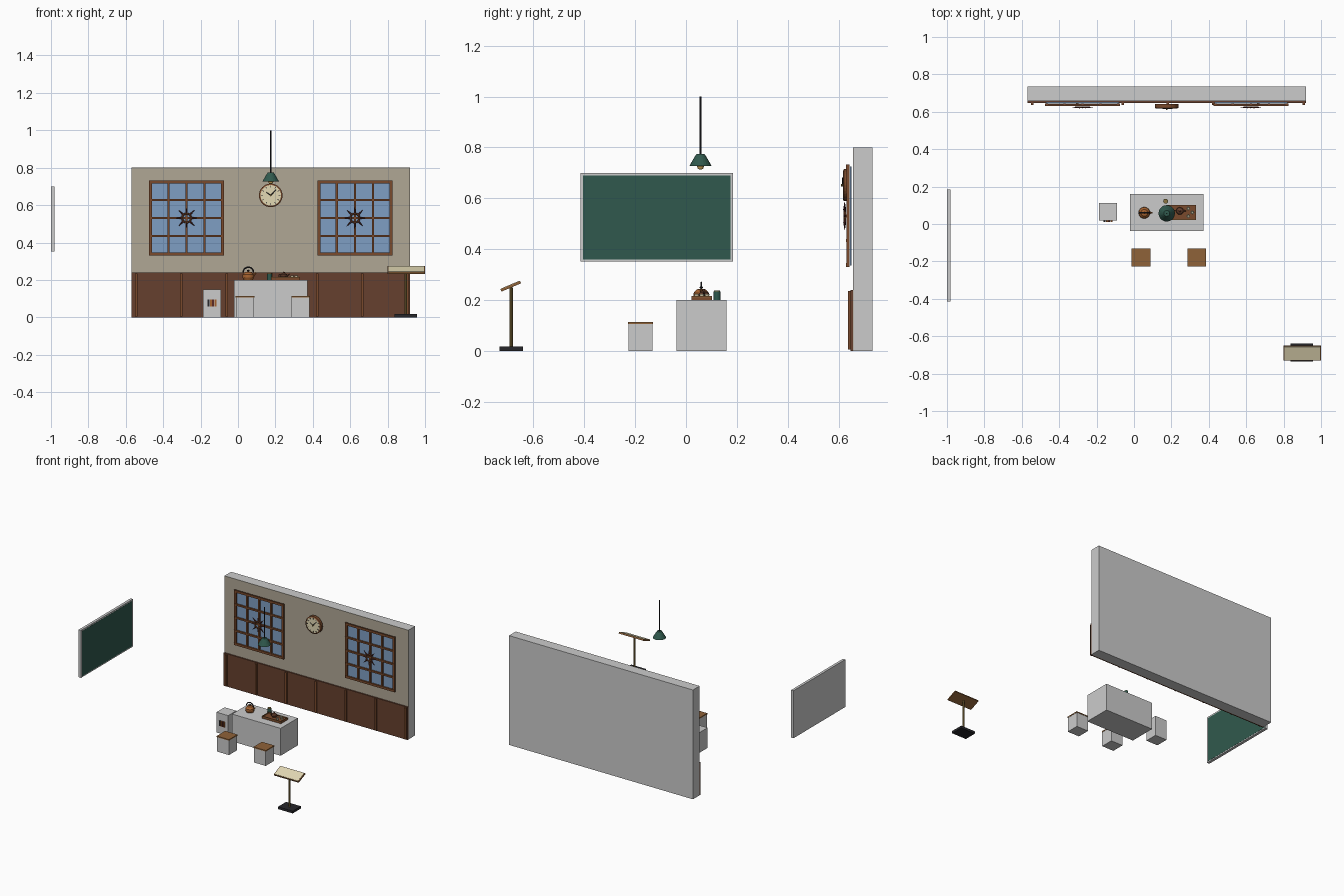
import bpy, bmesh, math
from mathutils import Vector, Matrix

if "Cube" in bpy.data.objects:
    bpy.data.objects.remove(bpy.data.objects["Cube"])

def mat(name, hexcol):
    m = bpy.data.materials.new(name)
    c = [int(hexcol[i:i + 2], 16) / 255 for i in (0, 2, 4)]
    m.diffuse_color = [((v + 0.055) / 1.055) ** 2.4 if v > 0.04 else v / 12.92 for v in c] + [1]
    m.use_nodes = True
    m.node_tree.nodes["Principled BSDF"].inputs["Base Color"].default_value = m.diffuse_color
    return m

PANEL, WOOD, SEAT = mat("panel", "66402e"), mat("wood", "7a4a2c"), mat("seat", "8f6238")
DARK, GLASS, GREEN = mat("dark", "26262a"), mat("glass", "7f9fc4"), mat("green", "30594d")
CREAM, PLASTER, BRASS = mat("cream", "e2d8b4"), mat("plaster", "b0a795"), mat("brass", "8a7440")
COPPER, MAROON, BULB = mat("copper", "a5622f"), mat("maroon", "5a2a26"), mat("bulb", "d8b060")

def finish(name, bm, m=None):
    bmesh.ops.recalc_face_normals(bm, faces=bm.faces)
    me = bpy.data.meshes.new(name)
    bm.to_mesh(me)
    bm.free()
    if m:
        me.materials.append(m)
    ob = bpy.data.objects.new(name, me)
    bpy.context.collection.objects.link(ob)
    return ob

def box(name, x0, x1, y0, y1, z0, z1, m=None, rot=None):
    bm = bmesh.new()
    bmesh.ops.create_cube(bm, size=1)
    bmesh.ops.scale(bm, vec=(x1 - x0, y1 - y0, z1 - z0), verts=bm.verts)
    ob = finish(name, bm, m)
    ob.location = ((x0 + x1) / 2, (y0 + y1) / 2, (z0 + z1) / 2)
    if rot:
        ob.rotation_euler = rot
    return ob

def lathe(name, profile, loc, m, seg=16, rot=(0, 0, 0)):
    """Spin an (r, z) profile about local z."""
    bm = bmesh.new()
    vs = [bm.verts.new((r, 0, z)) for r, z in profile]
    es = [bm.edges.new(p) for p in zip(vs, vs[1:])]
    bmesh.ops.spin(bm, geom=vs + es, axis=(0, 0, 1), cent=(0, 0, 0), angle=math.tau, steps=seg)
    bmesh.ops.remove_doubles(bm, verts=bm.verts, dist=1e-5)
    ob = finish(name, bm, m)
    ob.location, ob.rotation_euler = loc, rot
    return ob

def rod(name, a, b, r0, r1, m, seg=8):
    a, b = Vector(a), Vector(b)
    bm = bmesh.new()
    bmesh.ops.create_cone(bm, cap_ends=True, segments=seg, radius1=r0, radius2=r1, depth=(b - a).length)
    ob = finish(name, bm, m)
    ob.location = (a + b) / 2
    ob.rotation_euler = (b - a).to_track_quat('Z', 'Y').to_euler()
    return ob

def ring(name, loc, R, r, m, arc=math.tau, seg=20):
    """Tube ring (or arc) lying in the xz plane."""
    bm = bmesh.new()
    vs = [bm.verts.new((R + r * math.cos(k * math.pi / 3), 0, r * math.sin(k * math.pi / 3))) for k in range(6)]
    for v in vs:
        v.co = Vector((v.co.x, v.co.z, 0))
    es = [bm.edges.new((vs[k], vs[(k + 1) % 6])) for k in range(6)]
    bmesh.ops.spin(bm, geom=vs + es, axis=(0, -1, 0), cent=(0, 0, 0), angle=arc, steps=seg)
    bmesh.ops.remove_doubles(bm, verts=bm.verts, dist=1e-5)
    ob = finish(name, bm, m)
    ob.location = loc
    return ob

CX = 0.175
# wall with plaster front, wainscot panel and battens
box("wall", -0.57, 0.92, 0.658, 0.734, 0, 0.8)
box("wall_plaster", -0.57, 0.92, 0.6565, 0.658, 0, 0.8, PLASTER)
box("wainscot", -0.57, 0.92, 0.647, 0.6565, 0, 0.24, PANEL)
for i in range(7):
    x = -0.545 + i * 0.242
    box("wainscot_batten", x - 0.007, x + 0.007, 0.637, 0.647, 0.005, 0.235, WOOD)

# windows with 4 x 4 lattice and starburst ornament
for wx in (CX - 0.45, CX + 0.45):
    wz = 0.531
    box("window_glass", wx - 0.195, wx + 0.195, 0.645, 0.651, wz - 0.195, wz + 0.195, GLASS)
    for k in range(-2, 3):
        o, w = k * 0.0965, (0.008 if abs(k) == 2 else 0.006)
        box("window_upright", wx + o - w, wx + o + w, 0.632, 0.643, wz - 0.201, wz + 0.201, WOOD)
        box("window_crossbar", wx - 0.2, wx + 0.2, 0.630, 0.641, wz + o - w, wz + o + w, WOOD)
    ring("ornament_ring", (wx, 0.624, wz), 0.024, 0.005, WOOD)
    for k in range(8):
        a, L = k * math.pi / 4, (0.055 if k % 2 == 0 else 0.062)
        d = Vector((math.cos(a), 0, math.sin(a)))
        c = Vector((wx, 0.624, wz))
        rod("ornament_spike", c + d * 0.024, c + d * L, 0.006, 0.001, MAROON, 6)

# wall clock
face_rot = (math.pi / 2, 0, 0)
cz = 0.652
lathe("clock_case", [(0, 0), (0.063, 0), (0.063, 0.02), (0.055, 0.024), (0.055, 0.018), (0, 0.018)],
      (CX, 0.641, cz), WOOD, 32, face_rot)
lathe("clock_face", [(0, 0), (0.056, 0), (0.056, 0.003), (0, 0.003)], (CX, 0.623, cz), CREAM, 32, face_rot)
for k in range(12):
    a = k * math.pi / 6
    box("clock_tick", CX + 0.047 * math.sin(a) - 0.0015, CX + 0.047 * math.sin(a) + 0.0015, 0.617, 0.62,
        cz + 0.047 * math.cos(a) - 0.005, cz + 0.047 * math.cos(a) + 0.005, DARK, (0, a, 0))
for a, L in ((-0.95, 0.028), (0.75, 0.042)):
    rod("clock_hand", (CX, 0.616, cz), (CX + L * math.sin(a), 0.616, cz + L * math.cos(a)), 0.0025, 0.0015, DARK, 4)
rod("clock_hub", (CX, 0.62, cz), (CX, 0.61, cz), 0.005, 0.005, BRASS)

# chalkboard on the left side
box("chalkboard_frame", -1, -0.981, -0.415, 0.185, 0.352, 0.7)
box("chalkboard_surface", -0.982, -0.98, -0.405, 0.175, 0.36, 0.69, GREEN)

# table, stools and side cabinet
box("table", -0.022, 0.372, -0.038, 0.16, 0, 0.2)
for x in (0.037, 0.335):
    box("stool", x - 0.048, x + 0.048, -0.226, -0.132, 0, 0.106)
    box("stool_seat", x - 0.05, x + 0.05, -0.228, -0.13, 0.106, 0.114, SEAT)
box("cabinet", -0.187, -0.092, 0.018, 0.112, 0, 0.148)
for i, m in enumerate((DARK, COPPER, MAROON, COPPER)):
    x = -0.162 + i * 0.012
    box("book", x, x + 0.01, 0.011, 0.03, 0.057, 0.095, m)

# kettle
K = (0.055, 0.06, 0.2)
lathe("kettle_body", [(0, 0), (0.024, 0), (0.031, 0.014), (0.03, 0.028), (0.018, 0.042), (0, 0.045)], K, COPPER)
lathe("kettle_knob", [(0, 0), (0.006, 0.003), (0.006, 0.008), (0, 0.011)], (K[0], K[1], 0.244), DARK, 8)
ring("kettle_handle", (K[0] + 0.0, K[1], 0.24), 0.028, 0.004, DARK, math.pi, 12)
rod("kettle_spout", (0.078, 0.06, 0.218), (0.096, 0.06, 0.24), 0.007, 0.004, COPPER)

# tray with teapot and cups
box("tray", 0.177, 0.332, 0.022, 0.102, 0.2, 0.21, WOOD)
for y in (0.022, 0.098):
    box("tray_rim", 0.177, 0.332, y, y + 0.004, 0.21, 0.216, SEAT)
for x in (0.177, 0.328):
    box("tray_rim", x, x + 0.004, 0.026, 0.098, 0.21, 0.216, SEAT)
lathe("teapot", [(0, 0), (0.014, 0), (0.02, 0.01), (0.017, 0.02), (0.006, 0.026), (0.005, 0.032), (0, 0.034)],
      (0.245, 0.07, 0.21), PANEL)
rod("teapot_spout", (0.26, 0.07, 0.219), (0.276, 0.07, 0.232), 0.005, 0.003, PANEL)
ring("teapot_handle", (0.226, 0.07, 0.222), 0.008, 0.002, PANEL, seg=10)
for x, y in ((0.29, 0.083), (0.312, 0.062), (0.29, 0.042)):
    lathe("cup", [(0, 0), (0.006, 0), (0.01, 0.013), (0.008, 0.013), (0.005, 0.003), (0, 0.003)],
          (x, y, 0.21), CREAM, 12)

# green canister with lid
lathe("canister", [(0, 0), (0.013, 0), (0.013, 0.033), (0, 0.033)], (0.169, 0.122, 0.2), GREEN)
lathe("canister_lid", [(0, 0), (0.012, 0), (0.012, 0.004), (0, 0.004)], (0.169, 0.122, 0.233), BRASS)

# pendant lamp
LY = 0.057
rod("lamp_cord", (CX, LY, 0.765), (CX, LY, 1), 0.003, 0.003, DARK)
lathe("lamp_shade", [(0, 0.775), (0.016, 0.774), (0.022, 0.765), (0.044, 0.727), (0.041, 0.727),
                     (0.019, 0.763), (0, 0.768)], (CX, LY, 0), GREEN, 20)
lathe("lamp_bulb", [(0, 0.712), (0.01, 0.716), (0.014, 0.726), (0.01, 0.738), (0.006, 0.765), (0, 0.765)],
      (CX, LY, 0), BULB, 12)

# reading stand
box("stand_base", 0.838, 0.957, -0.734, -0.64, 0, 0.017, DARK)
rod("stand_post", (0.898, -0.688, 0.015), (0.898, -0.688, 0.25), 0.007, 0.007, BRASS, 10)
tilt = math.radians(23)
up = Vector((0, -math.sin(tilt), math.cos(tilt)))
c = Vector((0.9, -0.689, 0.254))
for name, off, t, w, d, m in (("stand_board", 0, 0.01, 0.2, 0.084, SEAT), ("stand_page", 0.006, 0.002, 0.19, 0.077, CREAM)):
    p = c + up * off
    box(name, p.x - w / 2, p.x + w / 2, p.y - d / 2, p.y + d / 2, p.z - t / 2, p.z + t / 2, m, (tilt, 0, 0))
